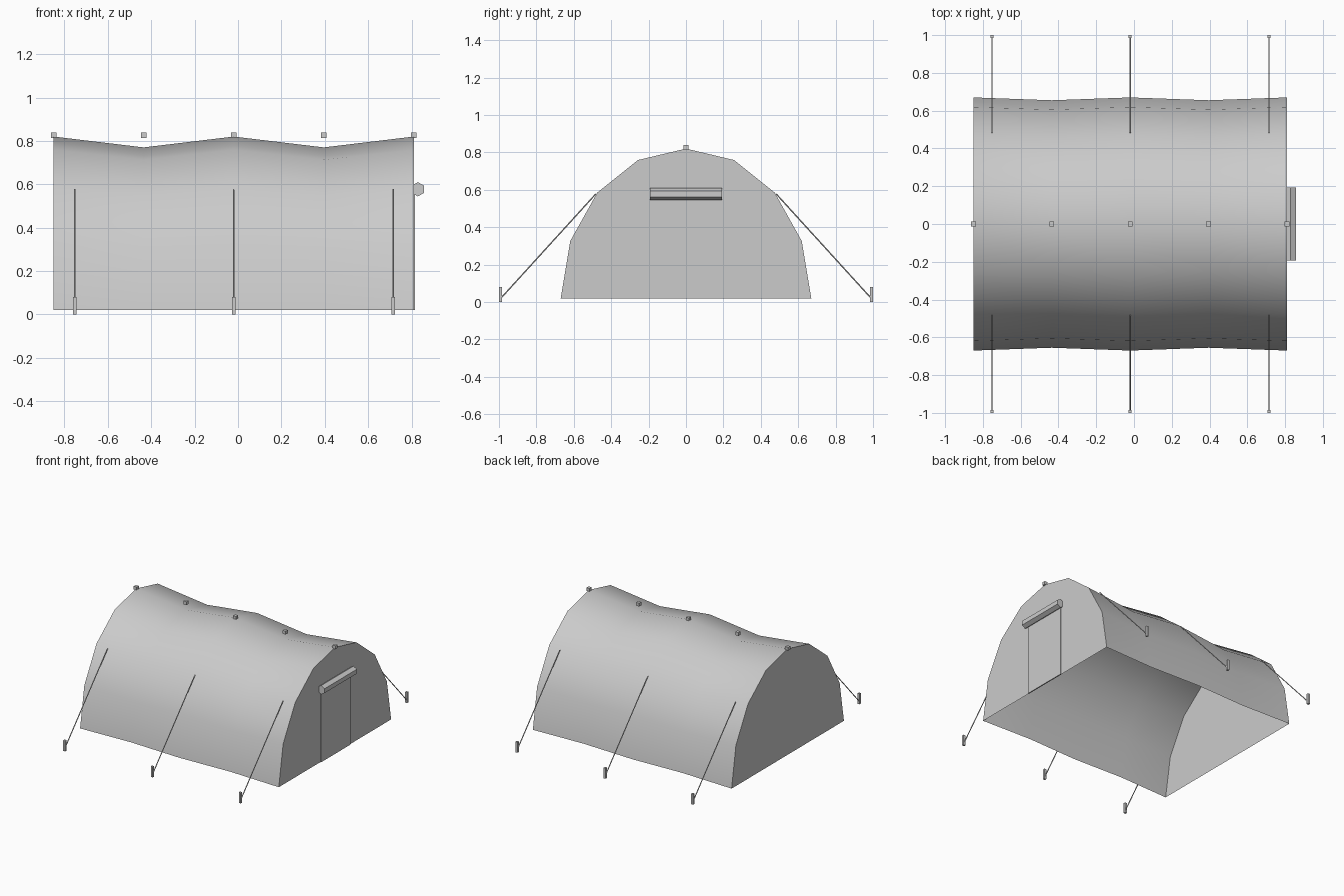
import bpy, bmesh
from math import cos, sin, pi, radians
from mathutils import Vector

cube = bpy.data.objects.get("Cube")
if cube:
    bpy.data.objects.remove(cube, do_unlink=True)

# One plain grey for everything
grey = bpy.data.materials.new("light_grey")
grey.use_nodes = True
colour = (0.6, 0.6, 0.6, 1)
grey.diffuse_color = colour
grey.node_tree.nodes["Principled BSDF"].inputs["Base Color"].default_value = colour


def finish(name, bm):
    mesh = bpy.data.meshes.new(name)
    bmesh.ops.recalc_face_normals(bm, faces=bm.faces)
    bm.to_mesh(mesh)
    bm.free()
    mesh.materials.append(grey)
    obj = bpy.data.objects.new(name, mesh)
    bpy.context.collection.objects.link(obj)
    return obj


def box(name, centre, size):
    bm = bmesh.new()
    bmesh.ops.create_cube(bm, size=1)
    bmesh.ops.scale(bm, vec=size, verts=bm.verts)
    bmesh.ops.translate(bm, vec=centre, verts=bm.verts)
    return finish(name, bm)


def rod(name, a, b, radius, sides, turn=0):
    a, b = Vector(a), Vector(b)
    bm = bmesh.new()
    bmesh.ops.create_cone(bm, cap_ends=True, segments=sides, radius1=radius,
                          radius2=radius, depth=(b - a).length)
    obj = finish(name, bm)
    obj.location = (a + b) / 2
    obj.rotation_mode = 'QUATERNION'
    spin = Vector((0, 0, 1)).rotation_difference(b - a)
    obj.rotation_quaternion = spin @ Vector((0, 0, 1)).rotation_difference(
        Vector((0, 0, 1))) if not turn else spin
    return obj


# Canvas: half-ellipse ribs, sagging between the frames, open underneath
END = 0.83
MID = -0.02
BASE = 0.02
stations = [MID + END * (i / 2 - 1) for i in range(5)]
bm = bmesh.new()
ribs = []
for i, x in enumerate(stations):
    a, b = (0.655, 0.75) if i % 2 else (0.67, 0.8)
    ribs.append([bm.verts.new((x, a * cos(pi * k / 8), BASE + b * sin(pi * k / 8)))
                 for k in range(9)])
for r, s in zip(ribs, ribs[1:]):
    for k in range(8):
        bm.faces.new((r[k], r[k + 1], s[k + 1], s[k]))
bm.faces.new(ribs[0])
bm.faces.new(ribs[-1])
canvas = finish("tent_canvas", bm)
bpy.ops.object.select_all(action='DESELECT')
canvas.select_set(True)
bpy.context.view_layer.objects.active = canvas
bpy.ops.object.shade_smooth_by_angle(angle=radians(35))

# Door flap and the rolled-up cover above it
right_end = MID + END
box("door_flap", (right_end + 0.002, 0, 0.295), (0.008, 0.35, 0.55))
bm = bmesh.new()
ends = [[bm.verts.new((0.829 + 0.033 * sin(pi * k / 3), y, 0.577 + 0.033 * cos(pi * k / 3)))
         for k in range(6)] for y in (-0.193, 0.193)]
for k in range(6):
    n = (k + 1) % 6
    bm.faces.new((ends[0][k], ends[0][n], ends[1][n], ends[1][k]))
for ring in ends:
    bm.faces.new(ring)
finish("door_roll", bm)

# Ridge blocks
for i, x in enumerate(stations):
    box(f"ridge_block_{i + 1}", (x, 0, 0.826), (0.025, 0.025, 0.025))

# Guy ropes and stakes on both sides
for i, x in enumerate((-0.752, MID, 0.715)):
    for side, label in ((-1, "front"), (1, "back")):
        rod(f"guy_rope_{label}_{i + 1}", (x, side * 0.483, 0.577),
            (x, side * 0.99, 0.02), 0.0035, 6)
        box(f"stake_{label}_{i + 1}", (x, side * 0.992, 0.04), (0.016, 0.016, 0.08))
